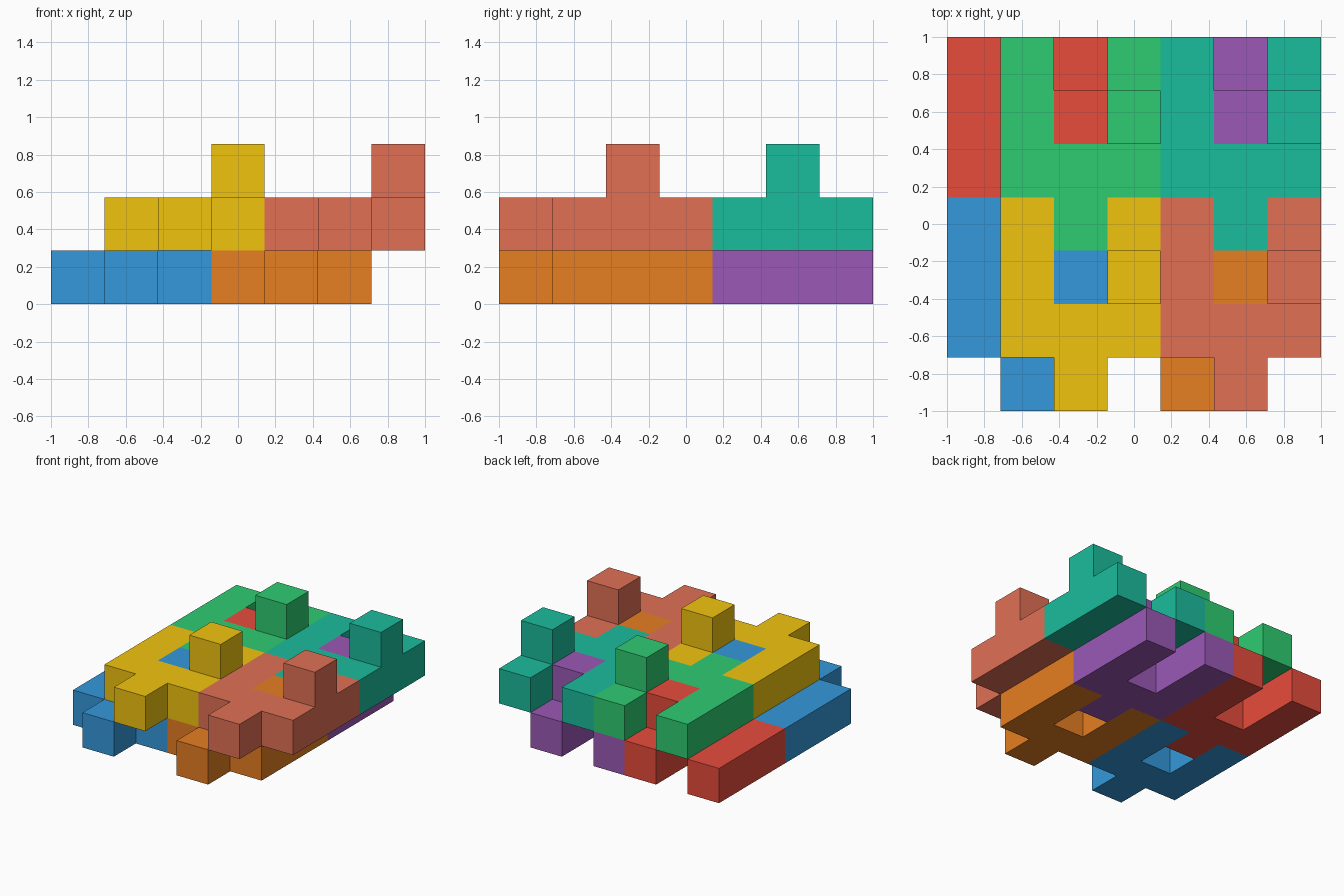
import bpy, bmesh
from mathutils import Vector

if "Cube" in bpy.data.objects:
    bpy.data.objects.remove(bpy.data.objects["Cube"])

U = 2 / 7  # edge length of one cube

# One interlocking piece: a fork with two arms, a tail and one raised cube
FORK = [(0, 1, 0), (0, 2, 0), (0, 3, 0), (1, 0, 0), (1, 1, 0),
        (2, 1, 0), (2, 2, 0), (2, 3, 0), (2, 2, 1)]


def make_material(name, hex_color):
    rgb = [int(hex_color[i:i + 2], 16) / 255 for i in (0, 2, 4)]
    linear = [c / 12.92 if c <= 0.04045 else ((c + 0.055) / 1.055) ** 2.4 for c in rgb]
    mat = bpy.data.materials.new(name)
    mat.diffuse_color = (*linear, 1)
    mat.use_nodes = True
    mat.node_tree.nodes["Principled BSDF"].inputs["Base Color"].default_value = mat.diffuse_color
    return mat


def make_piece(name, offset, hex_color):
    cells = set(FORK)
    bm = bmesh.new()
    # Outer skin only: a quad wherever a cube has no neighbour
    for cell in FORK:
        for axis in range(3):
            for sign in (-1, 1):
                step = [0, 0, 0]
                step[axis] = sign
                if tuple(c + s for c, s in zip(cell, step)) in cells:
                    continue
                u, v = Vector(), Vector()
                u[(axis + 1) % 3] = v[(axis + 2) % 3] = 0.5
                mid = Vector(cell) + Vector(step) * 0.5
                ring = [mid - u - v, mid + u - v, mid + u + v, mid - u + v]
                bm.faces.new([bm.verts.new(p) for p in ring[::sign]])
    bmesh.ops.remove_doubles(bm, verts=bm.verts, dist=0.001)
    bmesh.ops.dissolve_limit(bm, angle_limit=0.01, verts=bm.verts, edges=bm.edges)
    # Scale to model units and centre the 7 x 7 layout
    for vert in bm.verts:
        vert.co = (vert.co + Vector(offset) + Vector((-3, -3, 0.5))) * U
    mesh = bpy.data.meshes.new(name)
    bm.to_mesh(mesh)
    bm.free()
    mesh.materials.append(make_material(name + "_color", hex_color))
    bpy.context.collection.objects.link(bpy.data.objects.new(name, mesh))


# Two layers of 2 x 2 pieces; the upper layer is shifted one cube in x
COLORS = {
    "lower": ["3498db", "e67e22", "e74c3c", "9b59b6"],
    "upper": ["f1c40f", "e17055", "2ecc71", "1abc9c"],
}
PLACES = ["front_left", "front_right", "back_left", "back_right"]
for level, layer in enumerate(COLORS):
    for i, place in enumerate(PLACES):
        make_piece(f"{layer}_piece_{place}",
                   (3 * (i % 2) + level, 3 * (i // 2), level), COLORS[layer][i])
